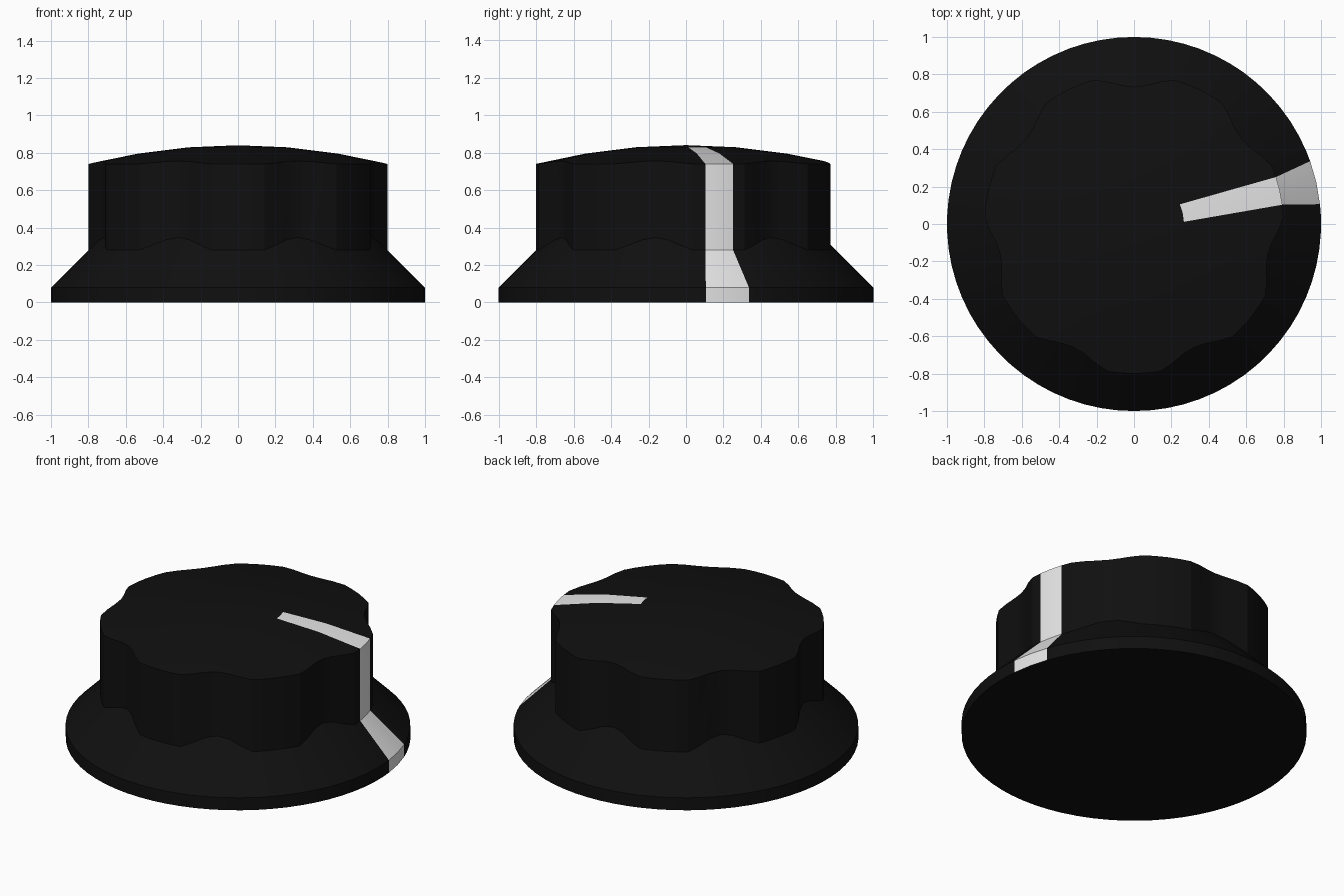
import bpy, bmesh, math
from math import radians, sin, cos, asin, degrees

if "Cube" in bpy.data.objects:
    bpy.data.objects.remove(bpy.data.objects["Cube"])

LOBES, STEP = 7, 360 / 7
POINTER = -90 + 2 * STEP          # direction of the pointer lobe
EDGE = 10.2                       # half angle of each lobe's round face
NOTCH_SEGS = 6


def material(name, c):
    m = bpy.data.materials.new(name)
    m.diffuse_color = (*c, 1)
    m.use_nodes = True
    m.node_tree.nodes["Principled BSDF"].inputs["Base Color"].default_value = m.diffuse_color
    return m


def dome(r):
    return 0.84 - 0.1 * (r / 0.8) ** 2


def grip_radius(off):
    """Radius of the scalloped grip, off = angle from the nearest lobe centre."""
    half = STEP / 2 - EDGE
    t = max(0.0, (abs(off) - EDGE) / half)
    return 0.8 - 0.067 * sin(t * math.pi / 2) ** 1.3


# columns: (lobe number, offset from its centre, is stripe boundary)
columns = []
for lobe in range(LOBES):
    for off in (-EDGE, -5.4, 0, 5.4, EDGE):
        columns.append((lobe, off))
    for i in range(1, NOTCH_SEGS):
        columns.append((lobe, EDGE + (STEP - 2 * EDGE) * i / NOTCH_SEGS))


def place(lobe, off, radius, stripe_half, z):
    """Point on a ring; the pointer lobe's columns follow the stripe width."""
    near = off if off < STEP / 2 else off - STEP
    r = grip_radius(near) if radius is None else radius
    if lobe == 2 and abs(abs(off) - 5.4) < 1e-6:
        off = math.copysign(degrees(asin(stripe_half / r)), off)
    elif lobe == 2 and abs(abs(off) - EDGE) < 1e-6 and r < 0.5:
        off = math.copysign(13, off)
    a = radians(-90 + lobe * STEP + off)
    return (r * cos(a), r * sin(a), z(r))


# rings from base to crown: radius (None = scalloped), stripe half width, height
rings = [
    (1.0, 0.118, lambda r: 0.0),
    (1.0, 0.118, lambda r: 0.08),
    (None, 0.076, lambda r: 1.08 - r),
    (None, 0.076, dome),
    (0.533, 0.062, dome),
    (0.267, 0.048, dome),
]

bm = bmesh.new()
grid = [[bm.verts.new(place(l, o, r, w, z)) for l, o in columns] for r, w, z in rings]
n = len(columns)
for low, high in zip(grid, grid[1:]):
    for i in range(n):
        j = (i + 1) % n
        f = bm.faces.new((low[i], low[j], high[j], high[i]))
        # pointer stripe: the two middle columns of the pointer lobe
        if columns[i][0] == 2 and columns[i][1] in (-5.4, 0):
            f.material_index = 1
crown = bm.verts.new((0, 0, 0.84))
for i in range(n):
    bm.faces.new((grid[-1][i], grid[-1][(i + 1) % n], crown))
bm.faces.new(list(reversed(grid[0])))   # underside
bm.normal_update()

mesh = bpy.data.meshes.new("control_knob")
bm.to_mesh(mesh)
bm.free()
mesh.materials.append(material("black plastic", (0.005, 0.005, 0.005)))
mesh.materials.append(material("white pointer", (0.8, 0.8, 0.8)))
knob = bpy.data.objects.new("control_knob", mesh)
bpy.context.collection.objects.link(knob)
bpy.context.view_layer.objects.active = knob
knob.select_set(True)
bpy.ops.object.shade_smooth_by_angle(angle=radians(25))
